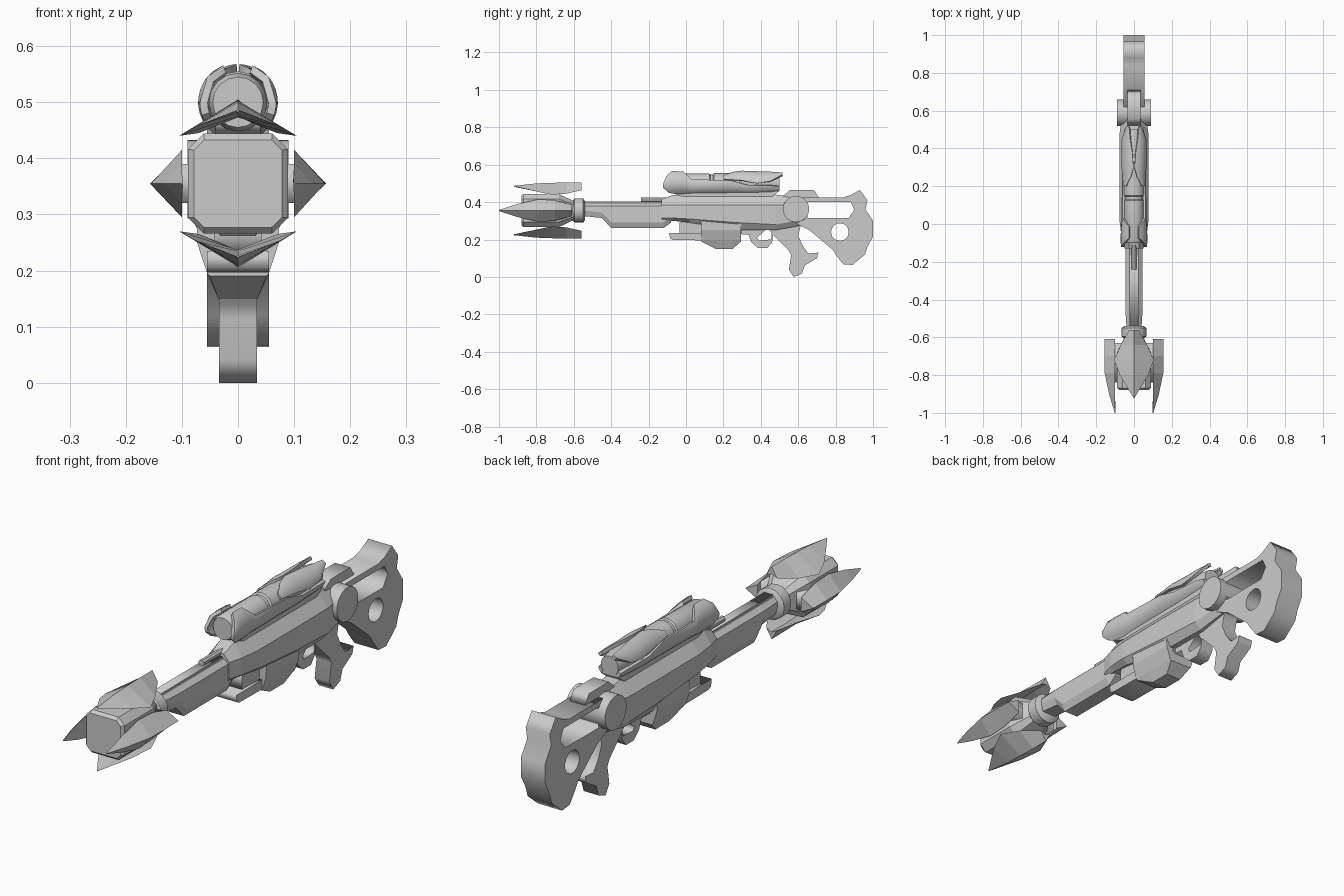
import bpy, bmesh, math
from mathutils import Matrix

if "Cube" in bpy.data.objects:
    bpy.data.objects.remove(bpy.data.objects["Cube"])

grey = bpy.data.materials.new("light_grey")
grey.diffuse_color = (0.6, 0.6, 0.6, 1)
grey.use_nodes = True
grey.node_tree.nodes["Principled BSDF"].inputs["Base Color"].default_value = grey.diffuse_color
AXIS = 0.355   # height of the muzzle axis


def add_mesh(name, bm, smooth=False):
    bmesh.ops.remove_doubles(bm, verts=bm.verts, dist=1e-5)
    bmesh.ops.recalc_face_normals(bm, faces=bm.faces)
    me = bpy.data.meshes.new(name)
    bm.to_mesh(me)
    bm.free()
    ob = bpy.data.objects.new(name, me)
    bpy.context.collection.objects.link(ob)
    me.materials.append(grey)
    if smooth:
        bpy.ops.object.select_all(action='DESELECT')
        ob.select_set(True)
        bpy.context.view_layer.objects.active = ob
        bpy.ops.object.shade_smooth_by_angle(angle=math.radians(35))
    return ob


def loft(name, stations, smooth=False, both_sides=False):
    """Skin closed sections [(y, [(x, z), ...]), ...] with capped ends."""
    bm = bmesh.new()
    for sx in ((1, -1) if both_sides else (1,)):
        rings = [[bm.verts.new((sx * x, y, z)) for x, z in pts] for y, pts in stations]
        n = len(rings[0])
        for a, b in zip(rings, rings[1:]):
            for i in range(n):
                j = (i + 1) % n
                bm.faces.new((a[i], a[j], b[j], b[i]))
        bm.faces.new(rings[0])
        bm.faces.new(rings[-1])
    return add_mesh(name, bm, smooth)


def mirrored(half):
    return half + [(-x, z) for x, z in reversed(half)]


def circle(r, zc, n, phase=0.0):
    return [(r * math.cos(math.tau * (i + phase) / n),
             zc + r * math.sin(math.tau * (i + phase) / n)) for i in range(n)]


def plate(name, loops, hw):
    """Side outline (y, z), with optional holes, extruded across x."""
    cu = bpy.data.curves.new(name, 'CURVE')
    cu.dimensions, cu.fill_mode, cu.extrude = '2D', 'BOTH', hw
    for pts in loops:
        sp = cu.splines.new('POLY')
        sp.points.add(len(pts) - 1)
        for p, (y, z) in zip(sp.points, pts):
            p.co = (y, z, 0, 1)
        sp.use_cyclic_u = True
    tmp = bpy.data.objects.new(name + "_outline", cu)
    bpy.context.collection.objects.link(tmp)
    bpy.context.view_layer.update()
    me = bpy.data.meshes.new_from_object(tmp.evaluated_get(bpy.context.evaluated_depsgraph_get()))
    bpy.data.objects.remove(tmp)
    bm = bmesh.new()
    bm.from_mesh(me)
    bm.transform(Matrix(((0, 0, 1, 0), (1, 0, 0, 0), (0, 1, 0, 0), (0, 0, 0, 1))))
    return add_mesh(name, bm)


# Muzzle block with chamfered corners
def block(h, c):
    return mirrored([(h - c, AXIS + h), (h, AXIS + h - c), (h, AXIS - h + c), (h - c, AXIS - h)])


loft("muzzle_block", [(-0.88, block(0.078, 0.018)), (-0.868, block(0.089, 0.028)),
                      (-0.68, block(0.089, 0.028)), (-0.6, block(0.05, 0.018))])
loft("muzzle_collar", [(y, circle(r, AXIS, 16)) for y, r in
                       ((-0.62, 0.045), (-0.605, 0.055), (-0.595, 0.065), (-0.55, 0.065), (-0.54, 0.05))], True)
plate("blade_mount_core", [[(-0.84, 0.32), (-0.84, 0.39), (-0.63, 0.39), (-0.63, 0.32)]], 0.102)


# Four muzzle blades: station = y, ridge radius, half width, wing radius, thickness
def blade(name, angle, stations):
    secs = []
    for y, r, u, w, t in stations:
        pts = [(0, r), (u, w), (0, r - t), (-u, w)]
        c, s = math.cos(angle), math.sin(angle)
        secs.append((y, [(c * a + s * b, AXIS - s * a + c * b) for a, b in pts]))
    loft(name, secs)


wide = [(-0.92, 0.132, 0.003, 0.13, 0.005), (-0.8, 0.145, 0.075, 0.102, 0.025),
        (-0.72, 0.148, 0.105, 0.085, 0.03), (-0.64, 0.15, 0.07, 0.09, 0.03),
        (-0.56, 0.15, 0.025, 0.108, 0.03)]
slim = [(-1.0, 0.102, 0.003, 0.099, 0.004), (-0.9, 0.132, 0.035, 0.1, 0.032),
        (-0.79, 0.155, 0.06, 0.1, 0.055), (-0.7, 0.157, 0.055, 0.1, 0.057),
        (-0.61, 0.155, 0.03, 0.1, 0.055)]
for name, k, shape in (("top_blade", 0, wide), ("right_blade", 1, slim),
                       ("bottom_blade", 2, wide), ("left_blade", 3, slim)):
    blade(name, k * math.pi / 2, shape)


# Barrel and handguard
def guard(y, lo, w=0.046):
    return (y, mirrored([(0.025, 0.395), (w, 0.378), (w, lo + 0.03), (0.032, lo)]))


loft("handguard", [guard(-0.545, 0.325, 0.04), guard(-0.45, 0.315), guard(-0.4, 0.262),
                   guard(-0.12, 0.262), guard(-0.08, 0.29)])
plate("barrel_rib", [[(-0.54, 0.38), (-0.54, 0.402), (-0.1, 0.402), (-0.1, 0.38)]], 0.02)
loft("gas_rod", [(y, circle(0.013, 0.412, 8, 0.5)) for y in (-0.24, -0.06)])


# Receiver
def receiver(y, tx, top, sx, lo, bx, bot):
    return (y, mirrored([(tx, top), (sx, 0.385), (sx, lo), (bx, bot)]))


loft("receiver", [receiver(-0.13, 0.025, 0.415, 0.05, 0.315, 0.04, 0.3),
                  receiver(-0.07, 0.03, 0.438, 0.066, 0.315, 0.045, 0.3),
                  receiver(0.02, 0.032, 0.44, 0.077, 0.31, 0.05, 0.29),
                  receiver(0.28, 0.032, 0.44, 0.078, 0.29, 0.055, 0.25),
                  receiver(0.48, 0.032, 0.44, 0.076, 0.28, 0.05, 0.25),
                  receiver(0.64, 0.03, 0.42, 0.055, 0.31, 0.04, 0.28)])

# Magazine with forward shelf and angled belly
plate("magazine_shelf", [[(-0.09, 0.235), (-0.085, 0.205), (-0.07, 0.198), (0.12, 0.195),
                          (0.16, 0.235)]], 0.055)
plate("magazine_neck", [[(-0.035, 0.235), (-0.035, 0.29), (0, 0.31), (0.3, 0.31), (0.3, 0.235)]], 0.042)


def belly(y, bot, w):
    return (y, mirrored([(0.074, 0.3), (0.073, 0.25), (0.055, 0.195), (w, bot)]))


loft("magazine_belly", [belly(0.08, 0.19, 0.05), belly(0.16, 0.15, 0.035), belly(0.25, 0.15, 0.035),
                        belly(0.295, 0.19, 0.05)])

# Trigger guard, grip and trigger
plate("trigger_guard", [[(0.26, 0.29), (0.28, 0.23), (0.335, 0.225), (0.35, 0.185), (0.385, 0.155),
                         (0.435, 0.155), (0.46, 0.185), (0.47, 0.25), (0.5, 0.29)],
                        [(0.38, 0.21), (0.43, 0.255), (0.46, 0.245), (0.455, 0.2), (0.39, 0.195)]], 0.03)
plate("grip", [[(0.44, 0.3), (0.455, 0.235), (0.55, 0.14), (0.562, 0.115), (0.55, 0.04), (0.575, 0.0),
                (0.62, 0.018), (0.635, 0.062), (0.7, 0.1), (0.708, 0.13), (0.655, 0.125),
                (0.625, 0.165), (0.6, 0.22), (0.62, 0.3)]], 0.034)

# Stock with a square opening and a round hole
hole = [(0.823 + 0.047 * math.cos(i * math.tau / 24), 0.24 + 0.047 * math.sin(i * math.tau / 24))
        for i in range(24)]
plate("stock", [[(0.56, 0.425), (0.84, 0.425), (0.88, 0.437), (0.93, 0.465), (0.97, 0.41), (0.96, 0.36),
                 (1.0, 0.3), (1.0, 0.215), (0.972, 0.165), (0.957, 0.12), (0.89, 0.064), (0.84, 0.068),
                 (0.8, 0.12), (0.785, 0.145), (0.66, 0.25), (0.56, 0.3)],
                [(0.65, 0.4), (0.88, 0.4), (0.9, 0.36), (0.87, 0.315), (0.65, 0.315)], hole], 0.055)
plate("stock_ridge", [[(0.51, 0.425), (0.555, 0.464), (0.685, 0.464), (0.71, 0.425)]], 0.035)

# Round hinge across the receiver
rim = [(0.588 + 0.07 * math.cos(i * math.tau / 32), 0.363 + 0.07 * math.sin(i * math.tau / 32))
       for i in range(32)]
plate("hinge_hub", [rim], 0.09)

# Scope tube and its base
ZS = 0.5
loft("scope_tube", [(y, circle(r, ZS, 16)) for y, r in
                    ((-0.1, 0.045), (-0.085, 0.052), (0.125, 0.053), (0.13, 0.047), (0.145, 0.047),
                     (0.15, 0.055), (0.3, 0.055), (0.44, 0.05), (0.5, 0.04))], True)
plate("scope_base", [[(-0.1, 0.47), (-0.07, 0.447), (-0.02, 0.43), (0.46, 0.43), (0.5, 0.46),
                      (0.49, 0.48)]], 0.04)


# Curved hoods around the scope: station = y, low angle, high angle, outer radius
def hood(name, stations, steps=7):
    secs = []
    for y, a0, a1, r in stations:
        arc = [math.radians(a0 + (a1 - a0) * i / steps) for i in range(steps + 1)]
        outer = [(r * math.cos(a), ZS + r * math.sin(a)) for a in arc]
        inner = [((r - 0.014) * math.cos(a), ZS + (r - 0.014) * math.sin(a)) for a in reversed(arc)]
        secs.append((y, outer + inner))
    loft(name, secs, True, True)


hood("scope_front_hood", [(-0.122, -20, 0, 0.068), (-0.1, -38, 40, 0.071), (-0.075, -50, 68, 0.071),
                          (-0.015, -55, 68, 0.069), (0.03, -55, 20, 0.066), (0.24, -55, 14, 0.064),
                          (0.33, -55, -8, 0.064), (0.46, -50, -12, 0.06), (0.5, -45, -20, 0.055)])
hood("scope_rear_hood", [(0.2, 22, 45, 0.062), (0.25, 18, 75, 0.064), (0.3, 14, 88, 0.068),
                         (0.38, 0, 82, 0.066), (0.45, 10, 72, 0.066), (0.515, 48, 66, 0.064)])
